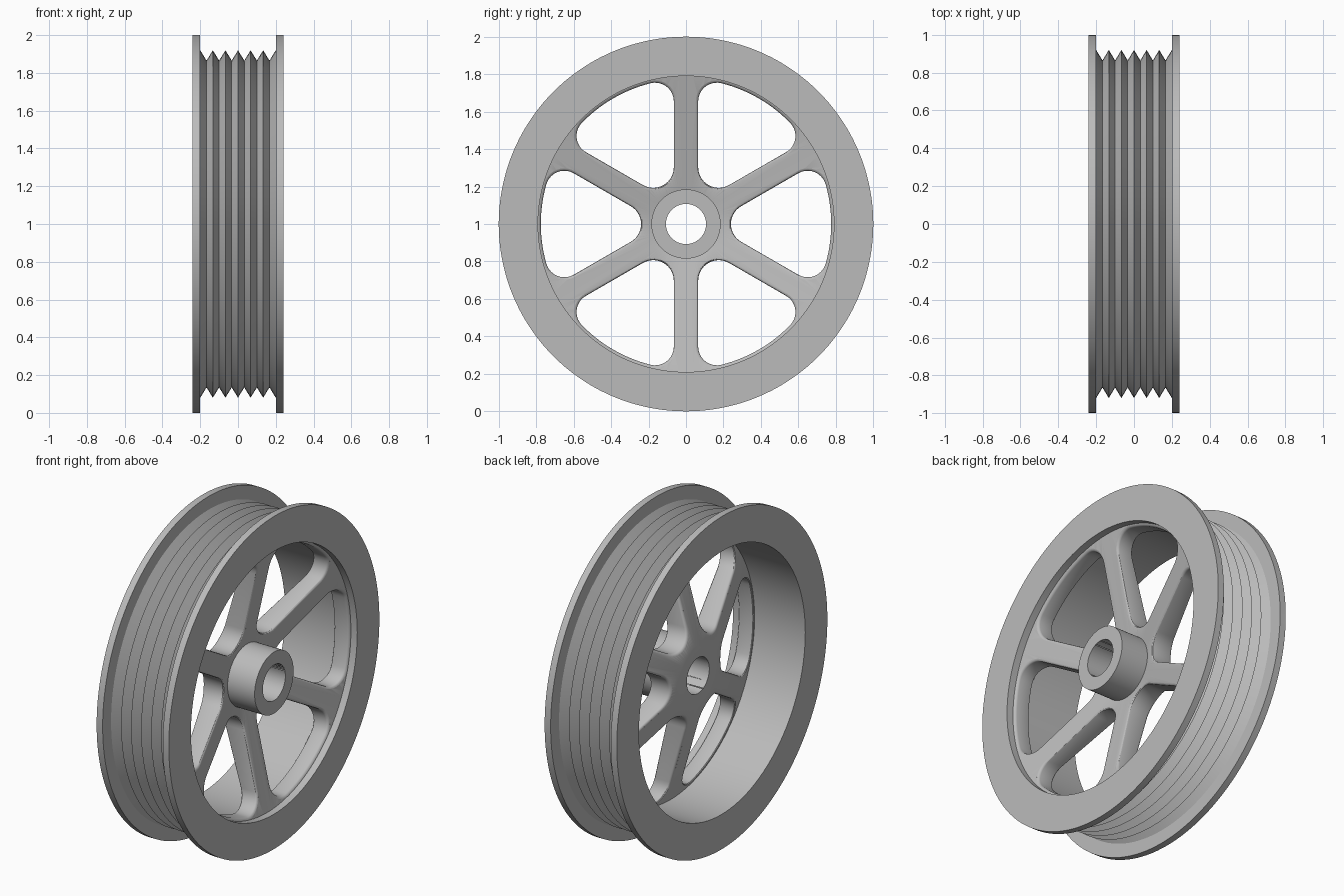
import bpy, bmesh, math
from mathutils import Vector, Matrix

if "Cube" in bpy.data.objects:
    bpy.data.objects.remove(bpy.data.objects["Cube"])

CENTRE = Vector((0, 0, 1))   # the axle runs along x at this height
SEGMENTS = 144

metal = bpy.data.materials.new("grey metal")
metal.use_nodes = True
grey = (0.5, 0.5, 0.5, 1)
metal.diffuse_color = grey
metal.node_tree.nodes["Principled BSDF"].inputs["Base Color"].default_value = grey


def loft(name, loops, close):
    """Skin equal-length loops; close joins last to first, otherwise ends are capped."""
    bm = bmesh.new()
    rings = [[bm.verts.new(p) for p in loop] for loop in loops]
    count = len(rings[0])
    pairs = list(zip(rings, rings[1:]))
    if close:
        pairs.append((rings[-1], rings[0]))
    else:
        bm.faces.new(rings[0])
        bm.faces.new(rings[-1])
    for a, b in pairs:
        for i in range(count):
            j = (i + 1) % count
            bm.faces.new((a[i], a[j], b[j], b[i]))
    bmesh.ops.recalc_face_normals(bm, faces=bm.faces)
    mesh = bpy.data.meshes.new(name)
    bm.to_mesh(mesh)
    bm.free()
    mesh.materials.append(metal)
    obj = bpy.data.objects.new(name, mesh)
    bpy.context.collection.objects.link(obj)
    return obj


def on_wheel(x, r, angle):
    return CENTRE + Vector((x, r * math.cos(angle), r * math.sin(angle)))


def lathe(name, profile, close=True):
    """Turn a profile of (x, radius) points about the axle."""
    return loft(name, [[on_wheel(x, r, math.tau * i / SEGMENTS) for i in range(SEGMENTS)]
                       for x, r in profile], close)


def cut(obj, cutters):
    for cutter in cutters:
        cutter.hide_render = True
        mod = obj.modifiers.new("cut", 'BOOLEAN')
        mod.operation, mod.solver, mod.object = 'DIFFERENCE', 'EXACT', cutter
    bpy.context.view_layer.update()
    graph = bpy.context.evaluated_depsgraph_get()
    result = bpy.data.meshes.new_from_object(obj.evaluated_get(graph))
    obj.modifiers.clear()
    obj.data = result
    for cutter in cutters:
        bpy.data.objects.remove(cutter)


def smooth(obj):
    bpy.ops.object.select_all(action='DESELECT')
    obj.select_set(True)
    bpy.context.view_layer.objects.active = obj
    bpy.ops.object.shade_smooth_by_angle(angle=math.radians(30))


# Rim: two flanges with six V-grooves between them
FLANGE, SIDE, BORE = 0.2, 0.24, 0.79
grooves = [(-FLANGE + 2 * FLANGE * i / 12, 0.865 if i % 2 else 0.92) for i in range(13)]
rim = lathe("grooved_rim", [(-SIDE, BORE), (-SIDE, 1), (-FLANGE, 1)] + grooves
            + [(FLANGE, 1), (SIDE, 1), (SIDE, BORE)])
smooth(rim)

# Dished web with the hub, turned as one piece
HUB, WEB = 0.185, 0.8


def dish(hub_x, rim_x, r):
    return hub_x + (rim_x - hub_x) * (r - HUB) / (WEB - HUB)


def front(r):
    return dish(0.06, 0.2, r)


def back(r):
    return dish(-0.08, 0.1, r)


web = lathe("spoked_web_and_hub", [
    (SIDE, 0.04), (SIDE, HUB), (front(HUB), HUB), (front(WEB), WEB),
    (back(WEB), WEB), (back(HUB), HUB), (back(HUB), 0.04)])


def window_outline(grow):
    """Rounded wedge between two spokes, grown outward by an offset."""
    half, inner, outer, reach = 0.065, 0.11, 0.1, 0.775
    points = []

    def arc(cy, cz, radius, start, end, steps):
        for i in range(steps + 1):
            a = start + (end - start) * i / steps
            points.append((cy + radius * math.cos(a), cz + radius * math.sin(a)))

    third, sixth = math.pi / 3, math.pi / 6
    corner = sixth - math.asin((half + outer) / (reach - outer))
    cy, cz = [(reach - outer) * f(corner) for f in (math.cos, math.sin)]
    arc(2 * (half + inner), 0, inner + grow, math.pi + third, math.pi - third, 14)
    arc(cy, cz, outer + grow, math.pi - third, corner, 10)
    arc(0, 0, reach + grow, corner - 0.04, 0.04 - corner, 12)
    arc(cy, -cz, outer + grow, -corner, third - math.pi, 10)
    return points


def window_cutter(turn):
    loops = []
    soft = 0.013
    arcs = [math.pi / 6 * i for i in range(4)]
    # Each layer: surface, offset along the axle, growth for the rounded edge
    layers = [(back, -0.1, soft)]
    layers += [(back, soft * (1 - math.cos(a)), soft * (1 - math.sin(a))) for a in arcs]
    layers += [(front, -soft * (1 - math.cos(a)), soft * (1 - math.sin(a))) for a in arcs[::-1]]
    layers += [(front, 0.1, soft)]
    for surface, shift, grow in layers:
        loops.append([on_wheel(surface(math.hypot(y, z)) + shift, math.hypot(y, z),
                               math.atan2(z, y) + turn) for y, z in window_outline(grow)])
    return loft("window_cutter", loops, False)


# Six windows, the axle bore and its keyway
cutters = [window_cutter(math.tau * i / 6) for i in range(6)]
cutters.append(lathe("bore_cutter", [(-0.5, 0.107), (0.5, 0.107)], False))
key = [(-0.04, 0), (0.04, 0), (0.04, 0.139), (-0.04, 0.139)]
cutters.append(loft("keyway_cutter", [[CENTRE + Vector((x, y, z)) for y, z in key]
                                      for x in (-0.5, 0.5)], False))
cut(web, cutters)
smooth(web)
